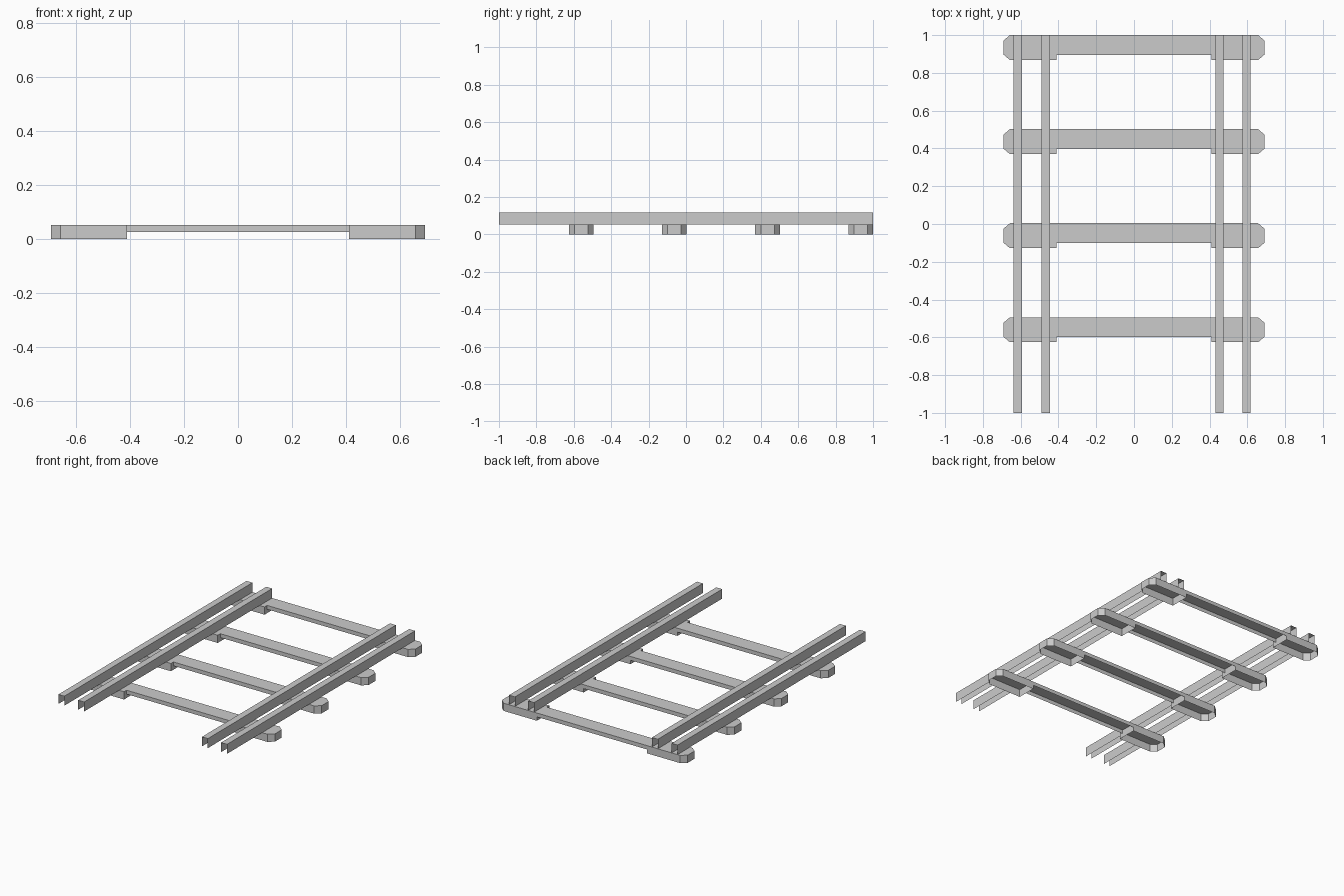
import bpy
import bmesh

cube = bpy.data.objects.get("Cube")
if cube:
    bpy.data.objects.remove(cube, do_unlink=True)

grey = bpy.data.materials.new("plain grey")
grey.use_nodes = True
colour = (0.6, 0.6, 0.6, 1)
grey.diffuse_color = colour
grey.node_tree.nodes["Principled BSDF"].inputs["Base Color"].default_value = colour


def shell(name, outline, bottom, top, open_sides=()):
    """Thin cover with a top and side walls, open underneath.
    open_sides lists the outline edges left without a wall."""
    bm = bmesh.new()
    upper = [bm.verts.new((x, y, top)) for x, y in outline]
    lower = [bm.verts.new((x, y, bottom)) for x, y in outline]
    bm.faces.new(upper)
    n = len(outline)
    for i in range(n):
        if i not in open_sides:
            j = (i + 1) % n
            bm.faces.new((lower[i], lower[j], upper[j], upper[i]))
    mesh = bpy.data.meshes.new(name)
    bm.to_mesh(mesh)
    bm.free()
    mesh.materials.append(grey)
    obj = bpy.data.objects.new(name, mesh)
    bpy.context.collection.objects.link(obj)
    return obj


def rectangle(x0, x1, y0, y1):
    return [(x0, y0), (x1, y0), (x1, y1), (x0, y1)]


TIE_TOP = 0.052
RAIL_TOP = 0.116
INNER, OUTER = 0.41, 0.692
DEPTH, CUT = 0.132, 0.035

# Ties: a slim beam between two deep end blocks with cut outer corners
for k in range(4):
    back = 1 - k * 0.498
    front = back - DEPTH
    shell(f"tie_beam_{k + 1}", rectangle(-INNER, INNER, back - 0.105, back),
          0.026, TIE_TOP, open_sides=(1, 3))
    block = [(INNER, front), (OUTER - CUT, front), (OUTER, front + 0.03),
             (OUTER, back - 0.03), (OUTER - CUT, back), (INNER, back)]
    shell(f"tie_end_left_{k + 1}", block, 0, TIE_TOP)
    mirrored = [(-x, y) for x, y in reversed(block)]
    shell(f"tie_end_right_{k + 1}", mirrored, 0, TIE_TOP)

# Rails: inverted channels, open at both ends
rails = {"outer_rail_right": -0.615, "inner_rail_right": -0.468,
         "inner_rail_left": 0.453, "outer_rail_left": 0.596}
for name, x in rails.items():
    shell(name, rectangle(x - 0.022, x + 0.022, -1, 1),
          TIE_TOP, RAIL_TOP, open_sides=(0, 2))
